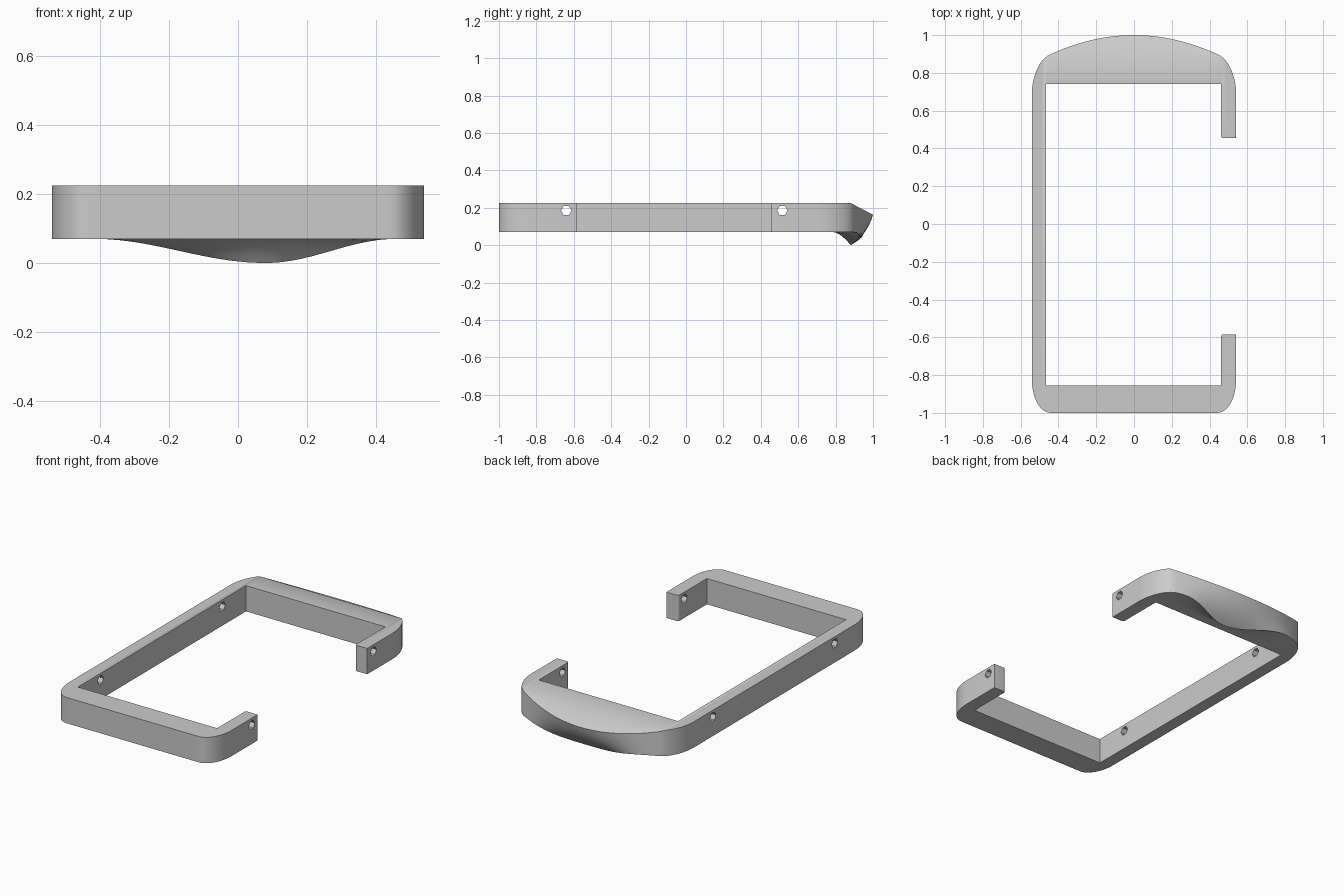
import bpy, bmesh, math

if "Cube" in bpy.data.objects:
    bpy.data.objects.remove(bpy.data.objects["Cube"])

TOP, BASE, HALF = 0.225, 0.07, 0.54

grey = bpy.data.materials.new("plain_grey")
grey.use_nodes = True
colour = (0.6, 0.6, 0.6, 1)
grey.diffuse_color = colour
grey.node_tree.nodes["Principled BSDF"].inputs["Base Color"].default_value = colour


def corner(x, width, depth):
    """How far an elliptical plan corner pulls the edge inwards at x."""
    u = min(1, max(0, (abs(x) - HALF + width) / width))
    return depth * (1 - math.sqrt(1 - u * u))


def section(x):
    """Side section of the solid blank, with the drooping lip at the back."""
    front = -1 + corner(x, 0.1, 0.17)
    back = 1 - 0.52 * x * x - corner(x, 0.09, 0.15)
    crease = min(0.88, back)
    tip_z = TOP - 0.52 * (back - crease)
    t = (x - 0.08) / (0.5 if x < 0.08 else 0.38)
    dip = 0.5 + 0.5 * math.cos(math.pi * min(1, abs(t)))
    low_y = crease + (back - crease) * (1 - dip)
    low_z = BASE * (1 - dip)
    mid_y = low_y + 0.75 * (back - low_y)
    mid_z = low_z + 0.375 * (tip_z - low_z)
    start = min(0.785, low_y - 0.03)
    pts = [(front, TOP), (crease, TOP)]
    for i in range(9):                       # convex outer face
        s = i / 8
        a, b, c = (1 - s) ** 2, 2 * s * (1 - s), s * s
        pts.append((a * back + b * mid_y + c * low_y, a * tip_z + b * mid_z + c * low_z))
    for i in range(1, 7):                    # hollow underside
        s = 1 - i / 6
        pts.append((start + (low_y - start) * s, BASE - (BASE - low_z) * s ** 1.7))
    pts.append((front, BASE))
    return [(x, y, z) for y, z in pts]


# Blank: loft the side section across the width
ends = [0.44 + 0.1 * math.sin(math.pi / 2 * i / 10) for i in range(11)]
xs = [-x for x in reversed(ends)] + [-0.44 + 0.88 * i / 28 for i in range(1, 28)] + ends
bm = bmesh.new()
rings = [[bm.verts.new(p) for p in section(x)] for x in xs]
for r, q in zip(rings, rings[1:]):
    for i in range(len(r)):
        j = (i + 1) % len(r)
        bm.faces.new((r[i], r[j], q[j], q[i]))
bm.faces.new(rings[0])
bm.faces.new(rings[-1])
bmesh.ops.remove_doubles(bm, verts=bm.verts, dist=1e-5)
bmesh.ops.recalc_face_normals(bm, faces=bm.faces)
mesh = bpy.data.meshes.new("frame")
bm.to_mesh(mesh)
bm.free()
mesh.materials.append(grey)
frame = bpy.data.objects.new("frame", mesh)
bpy.context.collection.objects.link(frame)
bpy.context.view_layer.objects.active = frame
frame.select_set(True)


def cut(cutter):
    """Subtract a helper solid from the frame, then drop it."""
    cutter.hide_render = True
    mod = frame.modifiers.new("cut", "BOOLEAN")
    mod.operation, mod.solver, mod.object = "DIFFERENCE", "EXACT", cutter
    bpy.context.view_layer.objects.active = frame
    bpy.ops.object.modifier_apply(modifier=mod.name)
    bpy.data.objects.remove(cutter)


def box(name, x0, x1, y0, y1):
    bpy.ops.mesh.primitive_cube_add(size=1, location=((x0 + x1) / 2, (y0 + y1) / 2, 0.1))
    ob = bpy.context.object
    ob.name, ob.scale = name, (x1 - x0, y1 - y0, 1)
    return ob


# Central opening and the gap in the left side
cut(box("opening_cutter", -0.465, 0.46, -0.855, 0.74))
cut(box("gap_cutter", 0.3, 0.8, -0.585, 0.455))

# Rounded upright edges on the arm ends
bm = bmesh.new()
bm.from_mesh(frame.data)
edges = [e for e in bm.edges
         if all(v.co.x > 0.45 and min(abs(v.co.y + 0.585), abs(v.co.y - 0.455)) < 1e-3 for v in e.verts)
         and abs(e.verts[0].co.z - e.verts[1].co.z) > 0.1
         and abs(e.verts[0].co.x - e.verts[1].co.x) < 1e-3]
bmesh.ops.bevel(bm, geom=edges, offset=0.015, segments=4, profile=0.5, affect="EDGES")
bm.to_mesh(frame.data)
bm.free()

# Pin holes running through both sides
for y in (-0.64, 0.515):
    bpy.ops.mesh.primitive_cylinder_add(vertices=6, radius=0.028, depth=2,
                                        location=(0, y, 0.185), rotation=(0, math.pi / 2, 0))
    bpy.context.object.name = "hole_cutter"
    cut(bpy.context.object)

bpy.ops.object.select_all(action="DESELECT")
frame.select_set(True)
bpy.context.view_layer.objects.active = frame
bpy.ops.object.shade_smooth_by_angle(angle=math.radians(30))
